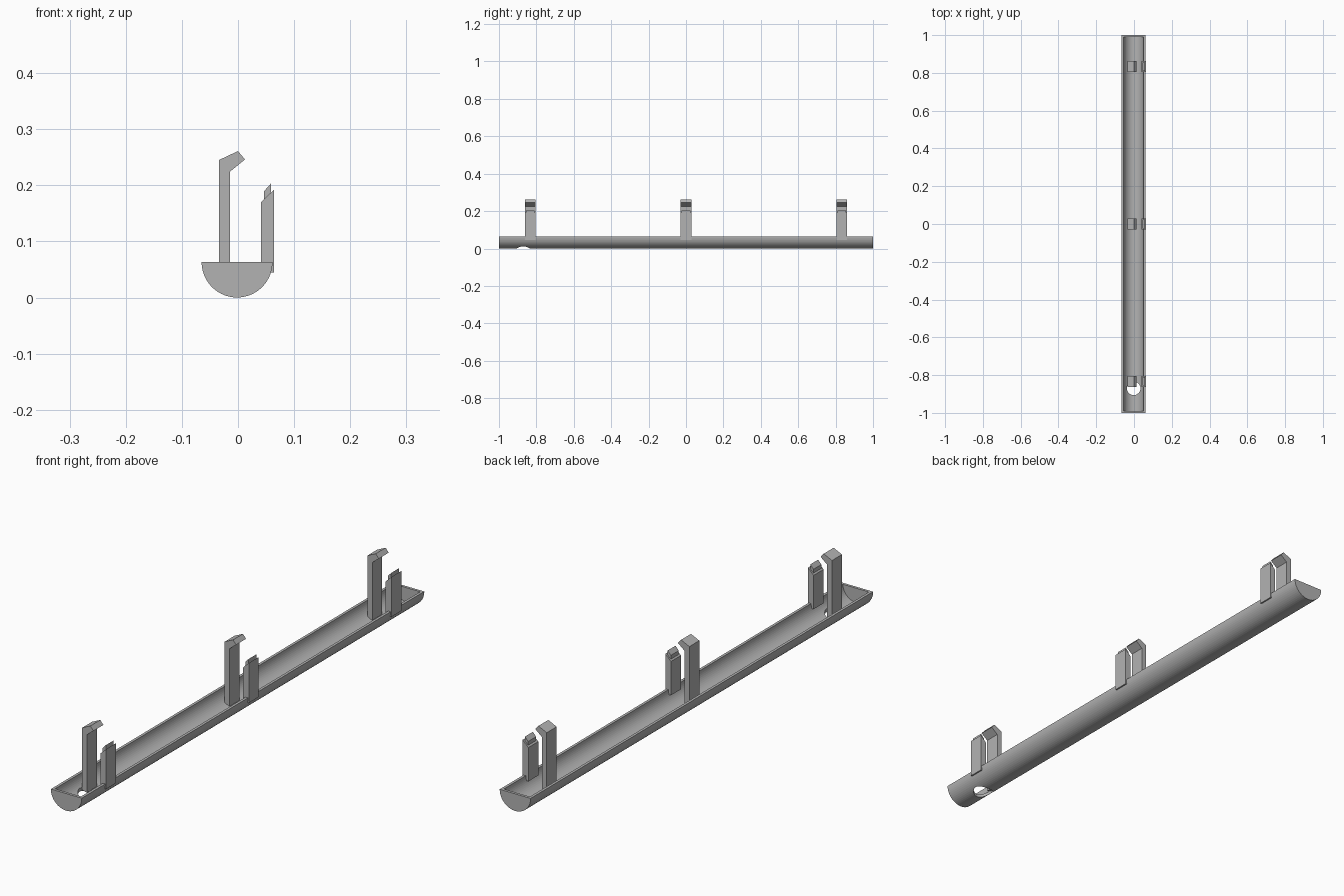
import bpy
import bmesh
from math import pi, cos, sin

cube = bpy.data.objects.get("Cube")
if cube:
    bpy.data.objects.remove(cube, do_unlink=True)

grey = bpy.data.materials.new("grey plastic")
grey.use_nodes = True
grey.diffuse_color = (0.45, 0.45, 0.45, 1)
grey.node_tree.nodes["Principled BSDF"].inputs["Base Color"].default_value = (0.45, 0.45, 0.45, 1)


def prism(name, profile, y0, y1):
    """Extrude an (x, z) outline along y."""
    bm = bmesh.new()
    face = bm.faces.new([bm.verts.new((x, y0, z)) for x, z in profile])
    new = bmesh.ops.extrude_face_region(bm, geom=[face])["geom"]
    bmesh.ops.translate(bm, vec=(0, y1 - y0, 0),
                        verts=[v for v in new if isinstance(v, bmesh.types.BMVert)])
    bmesh.ops.recalc_face_normals(bm, faces=bm.faces)
    mesh = bpy.data.meshes.new(name)
    bm.to_mesh(mesh)
    bm.free()
    obj = bpy.data.objects.new(name, mesh)
    bpy.context.collection.objects.link(obj)
    mesh.materials.append(grey)
    return obj


def cut(obj, cutter):
    """Subtract the cutter from the object, then discard it."""
    cutter.hide_render = True
    mod = obj.modifiers.new("cut", "BOOLEAN")
    mod.operation = "DIFFERENCE"
    mod.solver = "EXACT"
    mod.object = cutter
    bpy.context.view_layer.objects.active = obj
    bpy.ops.object.modifier_apply(modifier=mod.name)
    bpy.data.objects.remove(cutter, do_unlink=True)


RADIUS, WALL, CENTRE_X = 0.0632, 0.01, -0.0017
SEGMENTS = 28


def half_round(r):
    return [(CENTRE_X + r * cos(pi + pi * i / SEGMENTS),
             RADIUS + r * sin(pi + pi * i / SEGMENTS)) for i in range(SEGMENTS + 1)]


# Half-round trough with closed ends
trough = prism("trough", half_round(RADIUS), -1, 1)
inner = RADIUS - WALL
hollow = half_round(inner) + [(CENTRE_X + inner, 0.1), (CENTRE_X - inner, 0.1)]
cut(trough, prism("trough_cutter", hollow, -1 + WALL, 1 - WALL))

# Drain hole near the front end
bpy.ops.mesh.primitive_cylinder_add(vertices=32, radius=0.036, depth=0.08,
                                    location=(CENTRE_X, -0.87, 0))
cut(trough, bpy.context.object)

# Three pairs of brackets: a tall hook and a short clip with a tab
hook = [(-0.034, 0.016), (-0.014, 0.010), (-0.014, 0.2245), (0.0125, 0.246),
        (0.0, 0.261), (-0.034, 0.245)]
clip = [(0.041, 0.045), (0.0645, 0.045), (0.0645, 0.1925), (0.041, 0.17)]
tab = [(0.046, 0.172), (0.059, 0.184), (0.059, 0.2035), (0.046, 0.189)]
HALF = 0.029
for place, y in (("front", -0.833), ("middle", 0), ("back", 0.833)):
    prism(place + "_hook", hook, y - HALF, y + HALF)
    prism(place + "_clip", clip, y - HALF, y + HALF)
    prism(place + "_clip_tab", tab, y - HALF + 0.006, y + HALF - 0.006)
